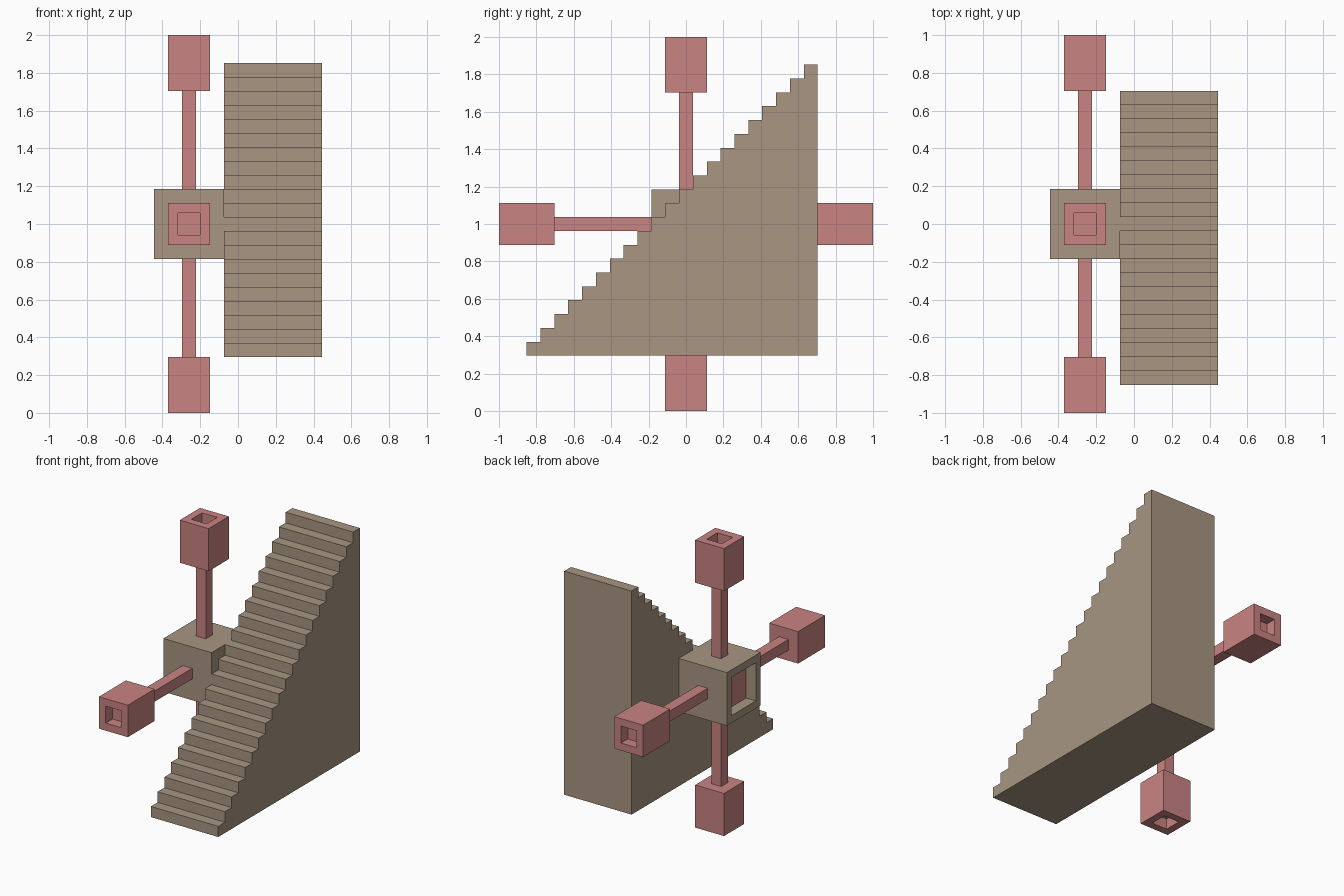
import bpy, bmesh
from mathutils import Vector

if "Cube" in bpy.data.objects:
    bpy.data.objects.remove(bpy.data.objects["Cube"])

U = 2 / 27                      # one module of the design
HUB = Vector((-3.5, 0, 13.5))   # hub centre, in modules


def material(name, rgb):
    m = bpy.data.materials.new(name)
    m.diffuse_color = (*rgb, 1)
    m.use_nodes = True
    m.node_tree.nodes["Principled BSDF"].inputs["Base Color"].default_value = m.diffuse_color
    return m


tan = material("tan stone", (0.392, 0.305, 0.223))
red = material("dusty red", (0.591, 0.227, 0.227))


def finish(bm, name, mats):
    bmesh.ops.scale(bm, vec=(U, U, U), verts=bm.verts)
    bmesh.ops.recalc_face_normals(bm, faces=bm.faces)
    me = bpy.data.meshes.new(name)
    bm.to_mesh(me)
    bm.free()
    for m in mats:
        me.materials.append(m)
    ob = bpy.data.objects.new(name, me)
    bpy.context.collection.objects.link(ob)
    return ob


def box(center, size):
    bm = bmesh.new()
    bmesh.ops.create_cube(bm, size=1)
    bmesh.ops.scale(bm, vec=size, verts=bm.verts)
    bmesh.ops.translate(bm, vec=center, verts=bm.verts)
    bm.normal_update()
    return bm


def pocket(bm, direction, rim, depth, mat=0):
    """Sink a square recess into the face that looks along direction."""
    face = max(bm.faces, key=lambda f: f.normal.dot(direction))
    bmesh.ops.inset_individual(bm, faces=[face], thickness=rim)
    floor = bmesh.ops.extrude_discrete_faces(bm, faces=[face])["faces"][0]
    bmesh.ops.translate(bm, vec=-direction * depth, verts=floor.verts)
    floor.material_index = mat


def along(d, length, width):
    return Vector([length if abs(c) > 0.5 else width for c in d])


# hub with a side window showing the red core
hub = box(HUB, (5, 5, 5))
pocket(hub, Vector((-1, 0, 0)), 1, 1, 1)
finish(hub, "hub", [tan, red])

# four arms with socketed end blocks
for name, d in (("front", (0, -1, 0)), ("back", (0, 1, 0)),
                ("top", (0, 0, 1)), ("bottom", (0, 0, -1))):
    d = Vector(d)
    finish(box(HUB + d * 5.75, along(d, 7.5, 1)), name + "_rod", [red])
    block = box(HUB + d * 11.5, along(d, 4, 3))
    pocket(block, d, 1, 1)
    finish(block, name + "_end_block", [red])

# staircase: stepped profile extruded sideways
STEPS = 21
profile = [(9.5, 4), (-11.5, 4)]
for i in range(STEPS):
    profile += [(-11.5 + i, 5 + i), (-10.5 + i, 5 + i)]
stairs = bmesh.new()
side = stairs.faces.new([stairs.verts.new((-1, y, z)) for y, z in profile])
ext = bmesh.ops.extrude_face_region(stairs, geom=[side], use_keep_orig=True)
bmesh.ops.translate(stairs, vec=(7, 0, 0),
                    verts=[v for v in ext["geom"] if isinstance(v, bmesh.types.BMVert)])
finish(stairs, "staircase", [tan])
